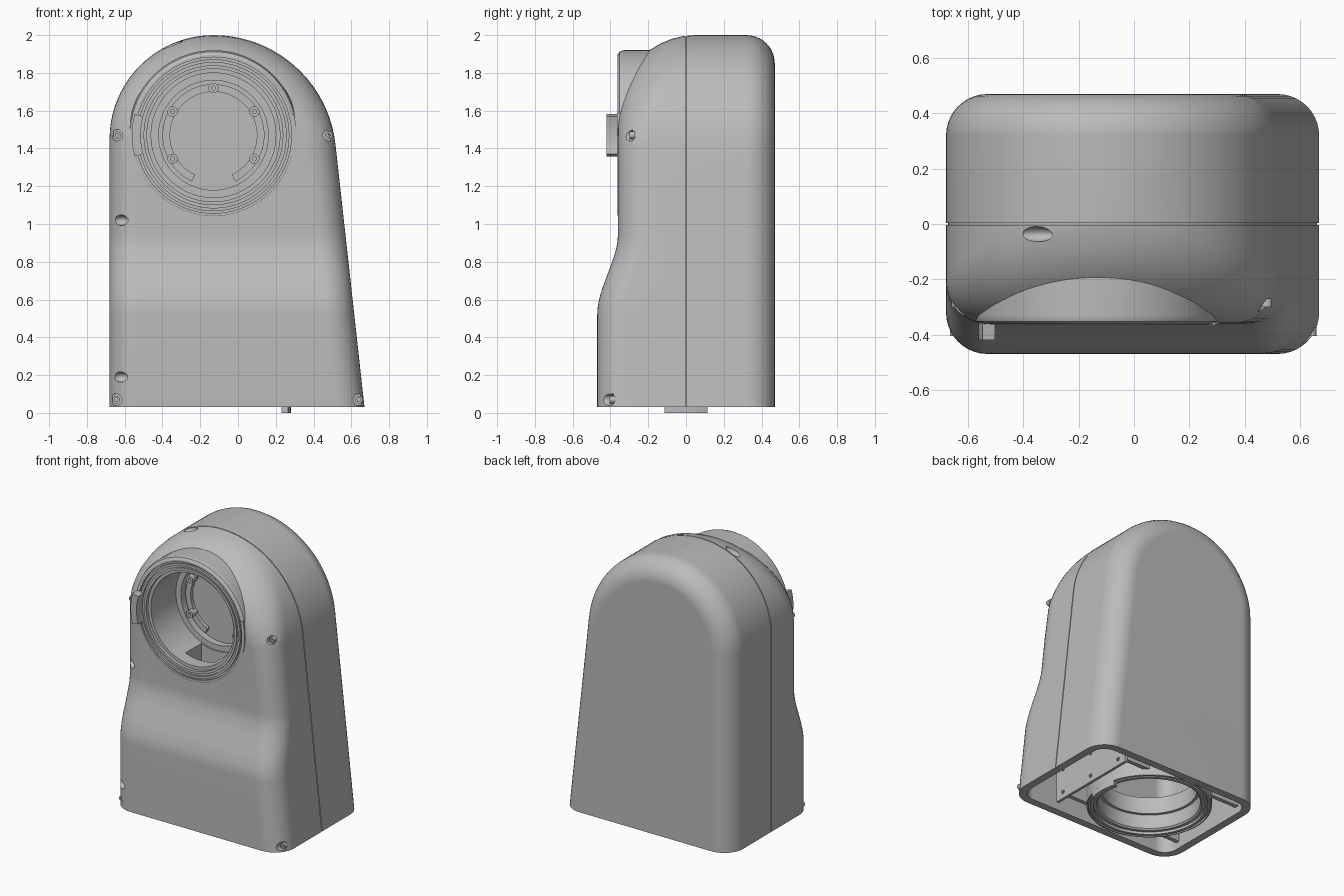
import bpy, bmesh, math
from mathutils import Matrix, Vector
from math import sin, cos, pi, radians

cube = bpy.data.objects.get("Cube")
if cube:
    bpy.data.objects.remove(cube, do_unlink=True)

grey = bpy.data.materials.new("housing grey")
grey.use_nodes = True
COLOUR = (0.5, 0.5, 0.5, 1)
grey.diffuse_color = COLOUR
grey.node_tree.nodes["Principled BSDF"].inputs["Base Color"].default_value = COLOUR

CX, CZ = -0.13, 1.47      # centre of the front opening
BASE = 0.03               # height of the bottom rim


def add(name, bm, matrix=Matrix()):
    bmesh.ops.recalc_face_normals(bm, faces=bm.faces)
    mesh = bpy.data.meshes.new(name)
    bm.to_mesh(mesh)
    bm.free()
    mesh.transform(matrix)
    mesh.materials.append(grey)
    ob = bpy.data.objects.new(name, mesh)
    bpy.context.collection.objects.link(ob)
    return ob


def select(ob):
    bpy.ops.object.select_all(action='DESELECT')
    ob.select_set(True)
    bpy.context.view_layer.objects.active = ob


def cut(ob, cutter):
    select(ob)
    mod = ob.modifiers.new("cut", 'BOOLEAN')
    mod.operation, mod.solver, mod.object = 'DIFFERENCE', 'EXACT', cutter
    bpy.ops.object.modifier_apply(modifier=mod.name)
    bpy.data.objects.remove(cutter, do_unlink=True)


def smooth(ob):
    select(ob)
    bpy.ops.object.shade_smooth_by_angle(angle=radians(30))
    ob.modifiers.new("normals", 'WEIGHTED_NORMAL').keep_sharp = True


def box(name, lo, hi):
    bm = bmesh.new()
    bmesh.ops.create_cube(bm, size=1)
    lo, hi = Vector(lo), Vector(hi)
    return add(name, bm, Matrix.Translation((lo + hi) / 2) @ Matrix.Diagonal((*(hi - lo), 1)))


def ball(name, centre, radii):
    bm = bmesh.new()
    bmesh.ops.create_uvsphere(bm, u_segments=20, v_segments=12, radius=1)
    return add(name, bm, Matrix.Translation(centre) @ Matrix.Diagonal((*radii, 1)))


def lathe(name, profile, matrix, start=0, sweep=360, steps=72):
    """Turn a closed (radius, height) profile around z."""
    bm = bmesh.new()
    full = sweep == 360
    rings = []
    for i in range(steps if full else steps + 1):
        a = radians(start + sweep * i / steps)
        rings.append([bm.verts.new((r * cos(a), r * sin(a), h)) for r, h in profile])
    n = len(profile)
    for i in range(steps):
        a, b = rings[i], rings[(i + 1) % len(rings)]
        for j in range(n):
            k = (j + 1) % n
            bm.faces.new((a[j], a[k], b[k], b[j]))
    if not full:
        bm.faces.new(rings[0])
        bm.faces.new(rings[-1])
    bmesh.ops.remove_doubles(bm, verts=bm.verts, dist=1e-5)
    return add(name, bm, matrix)


def ring(name, r0, r1, h0, h1, matrix, **arc):
    return lathe(name, [(r0, h0), (r1, h0), (r1, h1), (r0, h1)], matrix, **arc)


def facing_front(x, z):
    """Local z becomes -y."""
    return Matrix.Translation((x, 0, z)) @ Matrix.Rotation(pi / 2, 4, 'X')


def front_y(z):
    t = min(max((z - 0.52) / 0.43, 0), 1)
    return -0.47 + 0.11 * t * t * (3 - 2 * t)


def hull(name, d=0.0, bottom=BASE):
    """Rounded housing solid, offset inward by d."""
    lean = radians(6.3)
    tx, tz = CX + 0.65 * cos(lean), 1.35 + 0.65 * sin(lean)
    zs = [bottom, 0.3] + [0.52 + 0.43 * i / 12 for i in range(13)] + [1.2]
    left = [(-0.68, z, 1, 0) for z in zs]
    right = [(tx + (tz - z) * math.tan(lean), z, -1, 0) for z in zs]
    steps = 20
    for i in range(steps):
        a = pi - pi / 2 * i / steps
        left.append((CX + 0.55 * cos(a), 1.45 + 0.55 * sin(a), -cos(a), -sin(a)))
        a = lean + (pi / 2 - lean) * i / steps
        right.append((CX + 0.65 * cos(a), 1.35 + 0.65 * sin(a), -cos(a), -sin(a)))
    outline = left + [(CX, 2.0, 0, -1)] + right[::-1]

    bm = bmesh.new()
    cols = []
    quarter = [pi / 2 * i / 10 for i in range(11)]
    for x, z, nx, nz in outline:
        rf = 0.15 + 0.26 * max(0, -nz) ** 1.5 - d
        rb = 0.15 - d
        path = [(d + rf * (1 - sin(t)), front_y(z) + d + rf * (1 - cos(t))) for t in quarter]
        path += [(d + rb * (1 - cos(t)), 0.47 - d - rb * (1 - sin(t))) for t in quarter]
        cols.append([bm.verts.new((x + nx * i, y, z + nz * i)) for i, y in path])
    for a, b in zip(cols, cols[1:]):
        for j in range(len(a) - 1):
            bm.faces.new((a[j], a[j + 1], b[j + 1], b[j]))
    n = len(left)
    for i in range(n - 1):
        bm.faces.new((cols[i][0], cols[i + 1][0], cols[-2 - i][0], cols[-1 - i][0]))
    bm.faces.new((cols[n - 1][0], cols[n][0], cols[n + 1][0]))
    bm.faces.new([c[-1] for c in cols])
    bm.faces.new(cols[0] + cols[-1][::-1])
    return add(name, bm)


# Hollow housing with the front opening
body = hull("housing")
cut(body, hull("cavity", 0.055, -0.1))
cut(body, lathe("opening", [(0, 0.05), (0.415, 0.05), (0.415, 0.6), (0, 0.6)],
                facing_front(CX, CZ)))

# Parting seams as shallow grooves
for lo, hi in (((CX - 0.004, -0.6, -0.05), (CX + 0.004, 0, 2.1)),
               ((-0.8, -0.003, -0.05), (0.8, 0.003, 2.1))):
    seam = box("seam", lo, hi)
    cut(seam, hull("core", 0.008, -0.1))
    cut(body, seam)

# Screw pockets on the front corners, each with a socket screw
for x, z, depth in ((-0.64, CZ, 0.28), (0.48, CZ, 0.28), (-0.645, 0.07, 0.385), (0.64, 0.07, 0.385)):
    place = facing_front(x, z)
    cut(body, lathe("pocket", [(0, depth), (0.03, depth), (0.03, 0.6), (0, 0.6)], place, steps=24))
    smooth(ring("corner_screw", 0.009, 0.02, depth - 0.01, depth + 0.02, place, steps=24))

# Oval finger dimples on the side and the top
for centre, radii in (((-0.62, -0.33, 1.02), (0.045, 0.04, 0.028)),
                      ((-0.62, -0.435, 0.19), (0.045, 0.04, 0.028)),
                      ((-0.355, -0.037, 1.95), (0.07, 0.028, 0.035))):
    cut(body, ball("dimple", centre, radii))
smooth(body)

# Front collar with stepped rings and a closed bore
front = facing_front(CX, CZ)
collar = lathe("front_collar", [
    (0, -0.03), (0.45, -0.03), (0.45, 0.33), (0.442, 0.352), (0.425, 0.362),
    (0.413, 0.362), (0.413, 0.35), (0.402, 0.35), (0.402, 0.363), (0.385, 0.363),
    (0.385, 0.35), (0.37, 0.35), (0.37, 0.358), (0.352, 0.358), (0.352, 0.335),
    (0.33, 0.335), (0.33, 0), (0, 0)], front)
cut(collar, box("cable_slot", (CX - 0.12, -0.24, 0.95), (CX + 0.12, -0.06, 1.25)))
smooth(collar)

# Mounting details at the end of the bore
smooth(ring("bore_ledge", 0.29, 0.335, -0.01, 0.05, front))
smooth(ring("bore_arc", 0.23, 0.27, -0.01, 0.025, front, start=-65, sweep=310))
for a in (90, 30, 150, -30, 210):
    x, z = CX + 0.25 * cos(radians(a)), CZ + 0.25 * sin(radians(a))
    smooth(ring("bore_boss", 0.011, 0.027, -0.01, 0.06, facing_front(x, z), steps=20))

# Locating tabs on the front and bottom collars
smooth(ring("front_tab", 0.385, 0.432, 0.33, 0.42, front, start=165, sweep=30, steps=10))
smooth(ring("front_latch", 0.415, 0.44, 0.34, 0.366, front, start=-15, sweep=30, steps=10))
under = Matrix.Translation((CX, 0, 0))
smooth(ring("bottom_tab", 0.375, 0.41, 0, 0.08, under, start=-16, sweep=32, steps=10))

# Bottom collar
smooth(lathe("bottom_collar", [
    (0.41, 0.28), (0.41, 0.035), (0.398, 0.032), (0.398, 0.045), (0.385, 0.045),
    (0.385, 0.032), (0.365, 0.032), (0.365, 0.05), (0.345, 0.05), (0.335, 0.06),
    (0.335, 0.16), (0.315, 0.16), (0.315, 0.28)], under))

# Ribs joining the bottom collar to the walls
for y in (-0.3, 0.3):
    box("collar_rib", (-0.64, y - 0.015, 0.08), (-0.4, y + 0.015, 0.26))
    box("collar_rib", (0.13, y - 0.015, 0.08), (0.37, y + 0.015, 0.26))

# Upright mounting plate with small studs
box("mounting_plate", (0.35, -0.35, 0.035), (0.37, 0.35, 0.3))
for y in (-0.28, 0, 0.28):
    for z in (0.08, 0.25):
        stud = Matrix.Translation((0.37, y, z)) @ Matrix.Rotation(pi / 2, 4, 'Y')
        smooth(ring("plate_stud", 0.005, 0.013, -0.005, 0.006, stud, steps=16))
